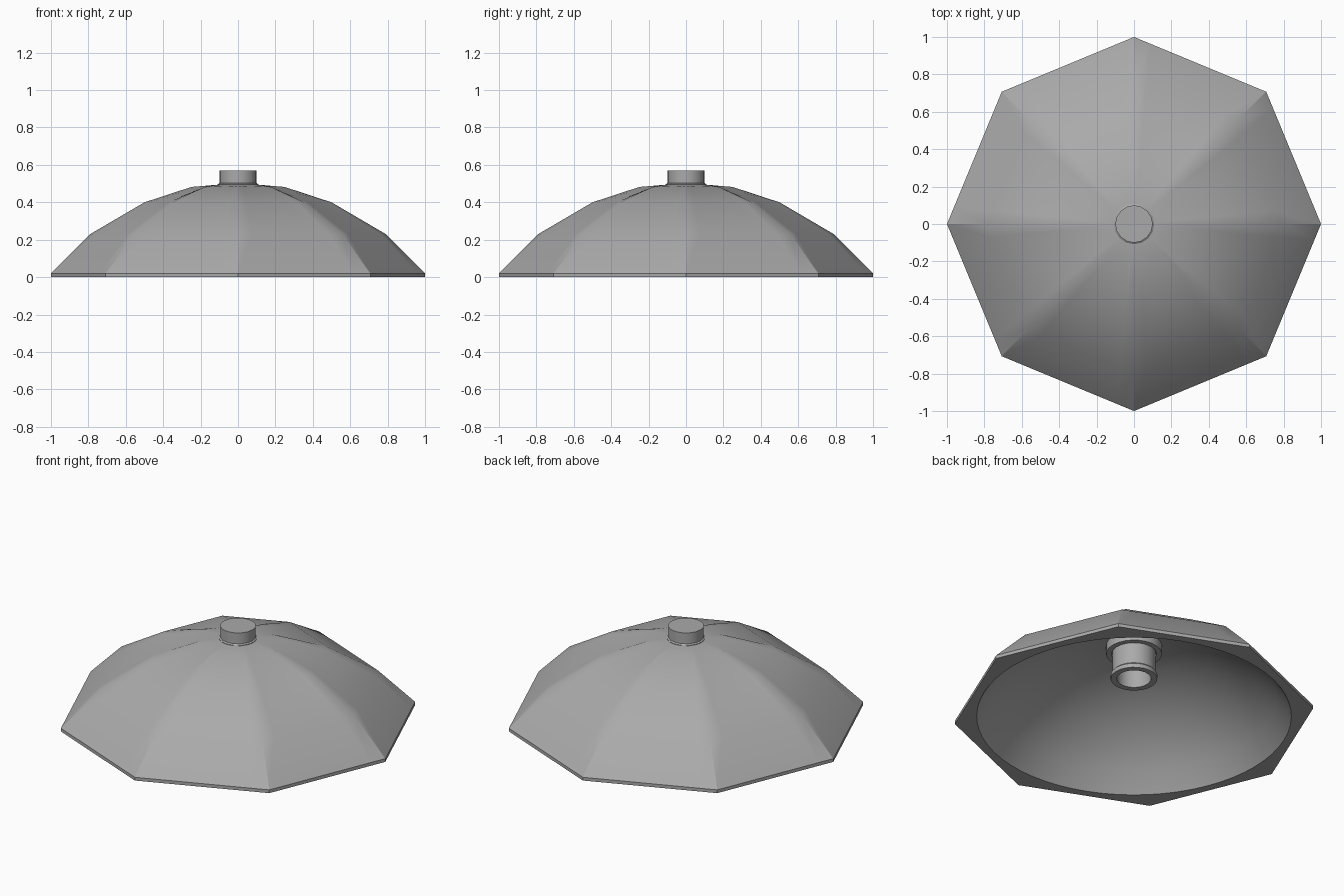
import bpy, bmesh
from math import sin, cos, pi, radians

cube = bpy.data.objects.get("Cube")
if cube:
    bpy.data.objects.remove(cube)

grey = bpy.data.materials.new("grey metal")
grey.use_nodes = True
colour = (0.4, 0.4, 0.4, 1)
grey.diffuse_color = colour
grey.node_tree.nodes["Principled BSDF"].inputs["Base Color"].default_value = colour


def finish(name, bm, angle=30):
    mesh = bpy.data.meshes.new(name)
    bm.to_mesh(mesh)
    bm.free()
    ob = bpy.data.objects.new(name, mesh)
    bpy.context.collection.objects.link(ob)
    mesh.materials.append(grey)
    bpy.ops.object.select_all(action='DESELECT')
    ob.select_set(True)
    bpy.context.view_layer.objects.active = ob
    bpy.ops.object.shade_smooth_by_angle(angle=radians(angle))
    return ob


def bridge(bm, a, b):
    n = len(a)
    for i in range(n):
        j = (i + 1) % n
        bm.faces.new((a[i], a[j], b[j], b[i]))


def ring(bm, r, z, n):
    return [bm.verts.new((r * cos(2 * pi * i / n), r * sin(2 * pi * i / n), z))
            for i in range(n)]


def lathe(name, profile, n, cap_start=False, cap_end=False):
    bm = bmesh.new()
    rings = [ring(bm, r, z, n) for r, z in profile]
    for a, b in zip(rings, rings[1:]):
        bridge(bm, a, b)
    if cap_start:
        bm.faces.new(rings[0][::-1])
    if cap_end:
        bm.faces.new(rings[-1])
    return finish(name, bm)


# Eight-sided shell: each panel is cut into strips and ends in a scalloped top
STEPS = 8
N = 8 * STEPS


def octagon(bm, r, z, scallop=0, lift=0):
    verts = []
    for i in range(N):
        k, t = divmod(i, STEPS)
        t /= STEPS
        a, b = k * pi / 4, (k + 1) * pi / 4
        dip = sin(pi * t) ** 0.6 if t else 0
        s = r - scallop * dip
        verts.append(bm.verts.new((s * ((1 - t) * cos(a) + t * cos(b)),
                                   s * ((1 - t) * sin(a) + t * sin(b)),
                                   z + lift * dip)))
    return verts


bm = bmesh.new()
rings = [octagon(bm, r, z) for r, z in
         ((1, 0), (1, 0.02), (0.79, 0.23), (0.5, 0.4))]
rings.append(octagon(bm, 0.25, 0.482, 0.055, 0.006))
rings.append(ring(bm, 0.1, 0.495, N))
for a, b in zip(rings, rings[1:]):
    bridge(bm, a, b)

# Flat rim and round inner bowl
inner = [rings[0]] + [ring(bm, r, z, N) for r, z in
         ((0.875, 0), (0.79, 0.115), (0.68, 0.22), (0.56, 0.305),
          (0.43, 0.375), (0.29, 0.425), (0.15, 0.455))]
for a, b in zip(inner, inner[1:]):
    bridge(bm, b, a)
bm.faces.new(inner[-1][::-1])
finish("shade", bm)

# Cap on top
lathe("top_cap", ((0.108, 0.488), (0.108, 0.497), (0.1, 0.503), (0.1, 0.57)),
      16, cap_end=True)

# Lamp holder underneath, with a hollow socket
lathe("holder_collar", ((0.125, 0.4), (0.155, 0.4), (0.155, 0.46)), 24)
lathe("socket", ((0.05, 0.38), (0.05, 0.36), (0.095, 0.36), (0.095, 0.24),
                 (0.13, 0.24), (0.13, 0.265), (0.12, 0.275), (0.12, 0.41)),
      24, cap_start=True)
